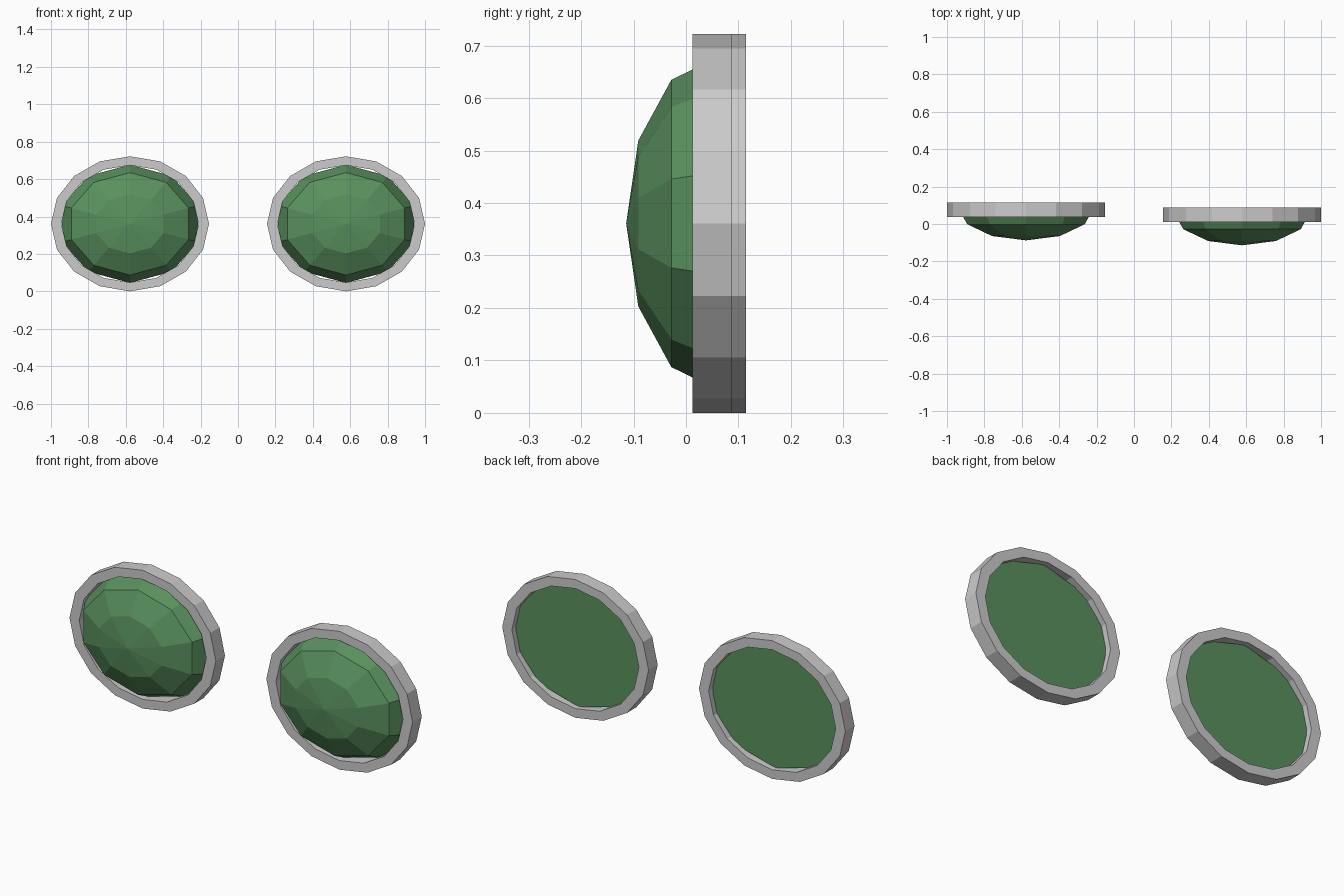
import bpy, bmesh
from math import sin, cos, pi

if "Cube" in bpy.data.objects:
    bpy.data.objects.remove(bpy.data.objects["Cube"])

green = bpy.data.materials.new("green_glass")
green.diffuse_color = (0.10, 0.28, 0.11, 1)
green.use_nodes = True
green.node_tree.nodes["Principled BSDF"].inputs["Base Color"].default_value = green.diffuse_color

CX, CZ = 0.5775, 0.361      # centre of each lens
RX, RZ = 0.4225, 0.361      # outer rim radii


def finish(name, bm, mat=None):
    bmesh.ops.recalc_face_normals(bm, faces=bm.faces[:])
    mesh = bpy.data.meshes.new(name)
    bm.to_mesh(mesh)
    bm.free()
    obj = bpy.data.objects.new(name, mesh)
    bpy.context.collection.objects.link(obj)
    if mat:
        mesh.materials.append(mat)


def ellipse(bm, cx, y, rx, rz, sides):
    return [bm.verts.new((cx + rx * cos(pi / 2 + 2 * pi * i / sides), y,
                          CZ + rz * sin(pi / 2 + 2 * pi * i / sides)))
            for i in range(sides)]


def bridge(bm, a, b):
    n = len(a)
    for i in range(n):
        j = (i + 1) % n
        bm.faces.new((a[i], a[j], b[j], b[i]))


def rim(name, cx, front, back):
    # 16-sided oval band with a rectangular section
    bm = bmesh.new()
    loops = [ellipse(bm, cx, y, RX * k, RZ * k, 16)
             for y, k in ((front, 1), (back, 1), (back, 0.868), (front, 0.868))]
    for i in range(4):
        bridge(bm, loops[i], loops[(i + 1) % 4])
    finish(name, bm)


def lens(name, cx, apex):
    # 10-sided flattened half sphere bulging forward, flat at the back
    bm = bmesh.new()
    depth, rx, rz = 0.172, 0.381, 0.316
    tip = bm.verts.new((cx, apex, CZ))
    loops = [ellipse(bm, cx, apex + depth * (1 - cos(a)), rx * sin(a), rz * sin(a), 10)
             for a in (pi / 6, pi / 3, pi / 2)]
    for i in range(10):
        bm.faces.new((tip, loops[0][i], loops[0][(i + 1) % 10]))
    bridge(bm, loops[0], loops[1])
    bridge(bm, loops[1], loops[2])
    bm.faces.new(loops[2])
    finish(name, bm, green)


# the left lens sits slightly further back than the right one
for side, cx, dy in (("left", -CX, 0.0265), ("right", CX, 0.0)):
    rim(side + "_rim", cx, 0.012 + dy, 0.0875 + dy)
    lens(side + "_lens", cx, -0.114 + dy)
